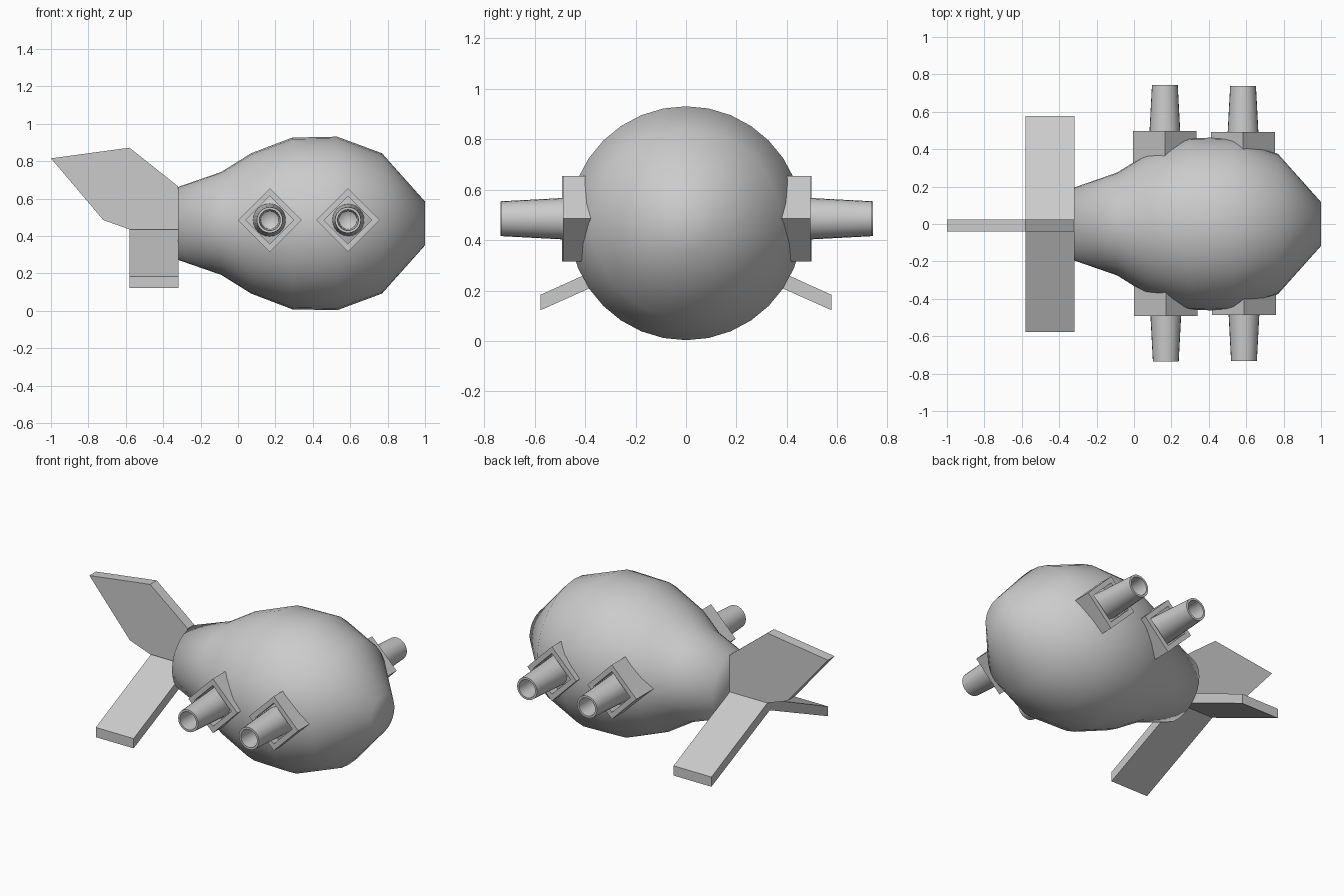
import bpy, bmesh
from math import sin, cos, pi
from mathutils import Matrix, Vector

if "Cube" in bpy.data.objects:
    bpy.data.objects.remove(bpy.data.objects["Cube"])


def make_object(name, bm, matrix=Matrix(), smooth=None):
    bmesh.ops.recalc_face_normals(bm, faces=bm.faces)
    mesh = bpy.data.meshes.new(name)
    bm.to_mesh(mesh)
    bm.free()
    obj = bpy.data.objects.new(name, mesh)
    bpy.context.collection.objects.link(obj)
    obj.matrix_world = matrix
    if smooth == "all":
        mesh.polygons.foreach_set("use_smooth", [True] * len(mesh.polygons))
    elif smooth == "angle":
        bpy.ops.object.select_all(action='DESELECT')
        bpy.context.view_layer.objects.active = obj
        obj.select_set(True)
        bpy.ops.object.shade_smooth_by_angle(angle=0.7)
    return obj


def lathe(name, profile, n, matrix, smooth, phase=0.0):
    """Revolve (height, radius) pairs about local z; radius 0 makes a pole."""
    bm = bmesh.new()
    rings = []
    for h, r in profile:
        count = 1 if r == 0 else n
        rings.append([bm.verts.new((r * cos(phase + 2 * pi * i / n),
                                    r * sin(phase + 2 * pi * i / n), h))
                      for i in range(count)])
    for a, b in zip(rings, rings[1:]):
        for i in range(n):
            j = (i + 1) % n
            loop = [a[i % len(a)], a[j % len(a)], b[j % len(b)], b[i % len(b)]]
            bm.faces.new(list(dict.fromkeys(loop)))
    return make_object(name, bm, matrix, smooth)


def prism(name, points, offset):
    bm = bmesh.new()
    face = bm.faces.new([bm.verts.new(p) for p in points])
    ext = bmesh.ops.extrude_face_region(bm, geom=[face], use_keep_orig=True)
    verts = [v for v in ext["geom"] if isinstance(v, bmesh.types.BMVert)]
    bmesh.ops.translate(bm, verts=verts, vec=offset)
    return make_object(name, bm)


# bulbous body, revolved around the x axis
body = [(-0.32, 0), (-0.32, 0.195), (-0.09, 0.275), (0.07, 0.375), (0.29, 0.459),
        (0.53, 0.464), (0.77, 0.375), (1.0, 0.117), (1.0, 0)]
lathe("body", body, 32,
      Matrix.Translation((0, 0, 0.467)) @ Matrix.Rotation(pi / 2, 4, 'Y'), "all")

# four side guns: hollow diamond mount and tapered barrel
mount = [(-0.2, 0), (-0.2, 0.17), (0, 0.17), (0, 0.128), (-0.16, 0.128), (-0.16, 0)]
barrel = [(-0.16, 0), (-0.16, 0.092), (0.0, 0.082), (0.245, 0.069), (0.245, 0.056),
          (0.05, 0.048), (0.02, 0)]
for label, x, y, side in (("rear_right", 0.17, -0.491, 1), ("front_right", 0.588, -0.487, 1),
                          ("rear_left", 0.165, 0.497, -1), ("front_left", 0.583, 0.493, -1)):
    m = Matrix.Translation((x, y, 0.485)) @ Matrix.Rotation(side * pi / 2, 4, 'X')
    lathe("gun_mount_" + label, mount, 4, m, None)
    lathe("gun_barrel_" + label, barrel, 24, m, "angle")

# upright tail fin
fin = [(-0.32, 0.665), (-0.58, 0.872), (-1.0, 0.815), (-0.72, 0.485),
       (-0.58, 0.435), (-0.32, 0.435)]
prism("tail_fin", [(x, -0.04, z) for x, z in fin], Vector((0, 0.065, 0)))

# drooping pair of lower fins as one chevron
wing = [(-0.577, 0.183), (-0.577, 0.122), (0, 0.38), (0.577, 0.122), (0.577, 0.183),
        (0.02, 0.436), (-0.02, 0.436)]
prism("lower_fins", [(-0.58, y, z) for y, z in wing], Vector((0.262, 0, 0)))
